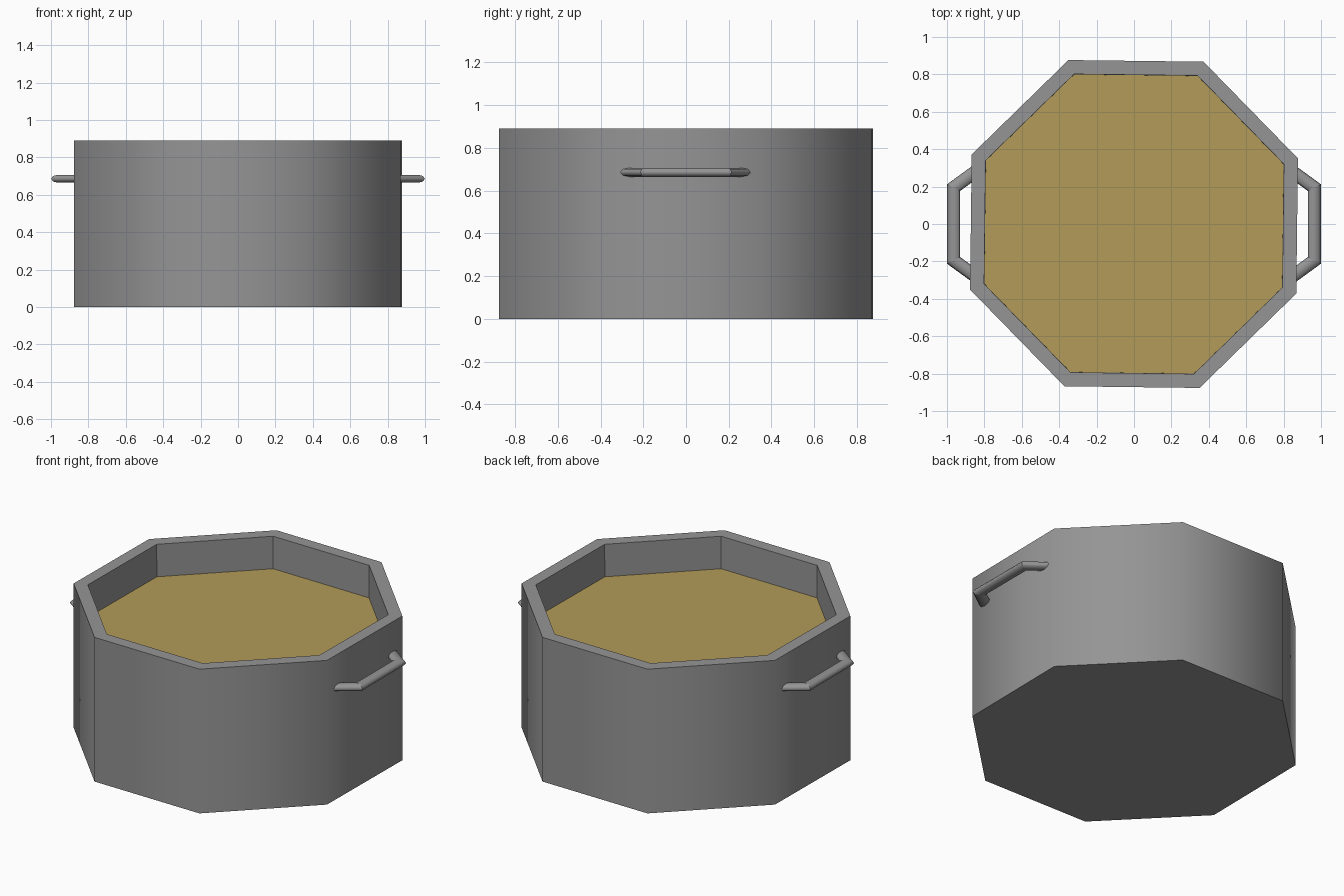
import bpy, bmesh, math
from mathutils import Vector

if "Cube" in bpy.data.objects:
    bpy.data.objects.remove(bpy.data.objects["Cube"])

SIDES = 8
TURN = math.radians(21.8)          # slight twist off a perfectly square octagon


def material(name, color):
    m = bpy.data.materials.new(name)
    m.diffuse_color = (*color, 1)
    m.use_nodes = True
    m.node_tree.nodes["Principled BSDF"].inputs["Base Color"].default_value = m.diffuse_color
    return m


def finish(name, bm, mat):
    bmesh.ops.recalc_face_normals(bm, faces=bm.faces)
    me = bpy.data.meshes.new(name)
    bm.to_mesh(me)
    bm.free()
    me.materials.append(mat)
    ob = bpy.data.objects.new(name, me)
    bpy.context.collection.objects.link(ob)
    return ob


def ring(bm, r, z):
    return [bm.verts.new((r * math.cos(TURN + i * math.tau / SIDES),
                          r * math.sin(TURN + i * math.tau / SIDES), z))
            for i in range(SIDES)]


def bridge(bm, a, b, smooth=False):
    n = len(a)
    for i in range(n):
        f = bm.faces.new((a[i], a[(i + 1) % n], b[(i + 1) % n], b[i]))
        f.smooth = smooth


grey = material("pot_metal", (0.3, 0.3, 0.3))
gold = material("broth", (0.45, 0.33, 0.1))

# Pot: smooth outer wall, flat rim, inner wall and floor
bm = bmesh.new()
rings = [ring(bm, r, z) for r, z in
         ((0.944, 0), (0.944, 0.89), (0.863, 0.89), (0.857, 0.08))]
for i in range(3):
    bridge(bm, rings[i], rings[i + 1], smooth=(i == 0))
bm.faces.new(rings[0])
bm.faces.new(rings[3])
finish("pot", bm, grey)

# Liquid surface inside the pot
bm = bmesh.new()
bm.faces.new(ring(bm, 0.862, 0.69))
finish("liquid", bm, gold)


# Handles: flattened eight-sided bar swept along a mitred path
def handle(name, s):
    path = [Vector(p) for p in ((0.84, -0.285), (0.964, -0.195),
                                (0.964, 0.195), (0.84, 0.285))]
    bm = bmesh.new()
    loops = []
    for i, p in enumerate(path):
        d_in = (p - path[max(i - 1, 0)]).normalized() if i else (path[1] - p).normalized()
        d_out = (path[i + 1] - p).normalized() if i < 3 else d_in
        t = (d_in + d_out).normalized()
        side = Vector((t.y, -t.x)) / t.dot(d_in)
        loop = []
        for k in range(8):
            a = k * math.tau / 8
            q = p + side * 0.035 * math.cos(a)
            loop.append(bm.verts.new((s * q.x, q.y, 0.686 + 0.021 * math.sin(a))))
        loops.append(loop)
    for a, b in zip(loops, loops[1:]):
        bridge(bm, a, b, smooth=True)
    bm.faces.new(loops[0])
    bm.faces.new(loops[-1])
    # keep the mitred corners crisp
    for loop in loops[1:-1]:
        for i in range(8):
            bm.edges.get((loop[i], loop[(i + 1) % 8])).smooth = False
    finish(name, bm, grey)


handle("handle_right", 1)
handle("handle_left", -1)
